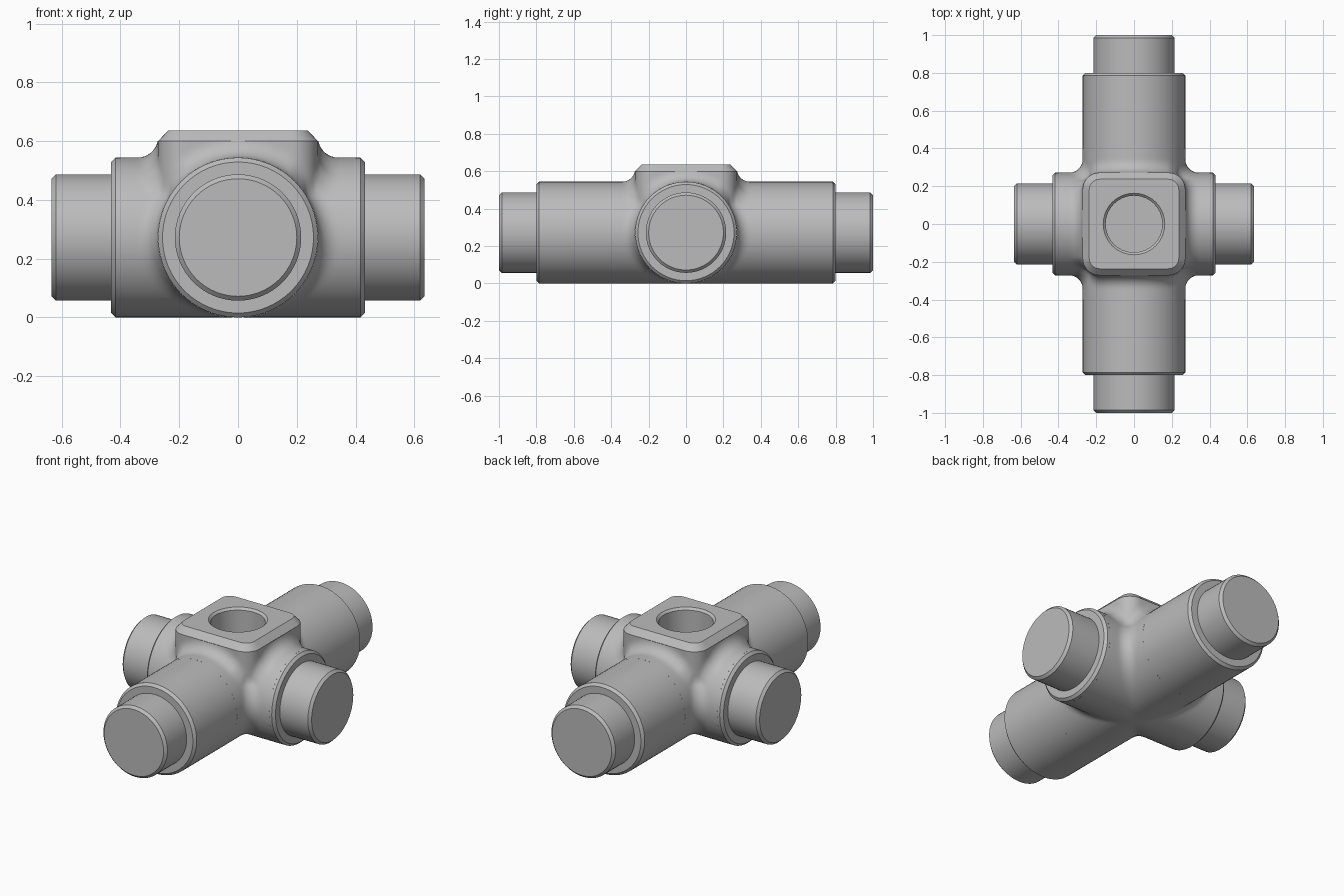
import bpy, bmesh, math
from mathutils import Vector, Matrix

cube = bpy.data.objects.get("Cube")
if cube:
    bpy.data.objects.remove(cube, do_unlink=True)

R = 0.272                      # pipe radius and height of its axis
FILLET = 0.07                  # blend radius between pipes and boss
HALF, CORNER = 0.272, 0.09     # boss half width and corner radius
CUT, BOSS_Z, TOP = 0.40, 0.60, 0.637

grey = bpy.data.materials.new("cast_grey")
grey.use_nodes = True
grey.diffuse_color = (0.5, 0.5, 0.5, 1)
grey.node_tree.nodes["Principled BSDF"].inputs["Base Color"].default_value = grey.diffuse_color


def finish(bm, name):
    bmesh.ops.recalc_face_normals(bm, faces=bm.faces)
    mesh = bpy.data.meshes.new(name)
    bm.to_mesh(mesh)
    bm.free()
    mesh.materials.clear()
    mesh.materials.append(grey)
    obj = bpy.data.objects.new(name, mesh)
    bpy.context.collection.objects.link(obj)
    bpy.ops.object.select_all(action="DESELECT")
    obj.select_set(True)
    bpy.context.view_layer.objects.active = obj
    bpy.ops.object.shade_smooth_by_angle(angle=math.radians(30))
    return obj


def loft(bm, rings):
    """Skin rings of equal length and cap the last one."""
    loops = [[bm.verts.new(p) for p in ring] for ring in rings]
    n = len(loops[0])
    for a, b in zip(loops, loops[1:]):
        for i in range(n):
            j = (i + 1) % n
            bm.faces.new((a[i], a[j], b[j], b[i]))
    bm.faces.new(loops[-1])


# Distance and outward direction for the pipes, the boss and their fillets
def outward(v, size):
    length = v.length
    return length - size, (v / length if length > 1e-6 else Vector((1, 0, 0)))


def boss_distance(p):
    q = [math.copysign(max(abs(c) - HALF + CORNER, 0), c) for c in p.xy]
    return outward(Vector((q[0], q[1], min(p.z - R - CORNER, 0))), CORNER)


def blend(s, t):
    (a, na), (b, nb) = s, t
    c = na.dot(nb)
    A, B, k = FILLET - a, FILLET - b, 1 - c * c
    wa, wb = A - c * B, B - c * A
    if k > 0.01 and wa > 0 and wb > 0:
        u = (na * wa + nb * wb) / k
        return FILLET - u.length, u.normalized()
    return s if a < b else t


def body_distance(p):
    along_x = outward(Vector((0, p.y, p.z - R)), R)
    along_y = outward(Vector((p.x, 0, p.z - R)), R)
    return blend(blend(along_x, along_y), boss_distance(p))


# Central body: rough union, remeshed, then settled on the filleted surface
bm = bmesh.new()
for axis in "XY":
    turn = Matrix.Rotation(math.pi / 2, 4, "Y" if axis == "X" else "X")
    bmesh.ops.create_cone(bm, cap_ends=True, segments=64, radius1=R, radius2=R, depth=1.0,
                          matrix=Matrix.Translation((0, 0, R)) @ turn)
bmesh.ops.create_cube(bm, size=1, matrix=Matrix.Translation((0, 0, 0.5))
                      @ Matrix.Diagonal((2 * HALF - 0.02, 2 * HALF - 0.02, 0.4, 1)))
rough = finish(bm, "rough_body")
remesh = rough.modifiers.new("remesh", "REMESH")
remesh.mode = "VOXEL"
remesh.voxel_size = 0.014
bpy.context.view_layer.update()
solid = rough.evaluated_get(bpy.context.evaluated_depsgraph_get())
bm = bmesh.new()
bm.from_mesh(solid.to_mesh())
solid.to_mesh_clear()
bpy.data.objects.remove(rough, do_unlink=True)
for v in bm.verts:
    for step in range(8):
        d, n = body_distance(v.co)
        v.co -= n * d
        if abs(d) < 1e-5:
            break
for co, no in (((CUT, 0, 0), (1, 0, 0)), ((-CUT, 0, 0), (-1, 0, 0)), ((0, CUT, 0), (0, 1, 0)),
               ((0, -CUT, 0), (0, -1, 0)), ((0, 0, BOSS_Z), (0, 0, 1))):
    bmesh.ops.bisect_plane(bm, geom=bm.verts[:] + bm.edges[:] + bm.faces[:], dist=1e-5,
                           plane_co=co, plane_no=no, clear_outer=True)
finish(bm, "central_body")


# Stepped pipe arms with chamfered shoulders and ends
def arm(name, shoulder, end, angle):
    c, r = 0.015, 0.215
    profile = [(CUT, R), (shoulder - c, R), (shoulder, R - c), (shoulder, r),
               (end - c, r), (end, r - c)]
    turn = Matrix.Rotation(math.radians(angle), 3, "Z")
    sides = [math.tau * i / 64 for i in range(64)]
    bm = bmesh.new()
    loft(bm, [[turn @ Vector((x, rad * math.cos(t), R + rad * math.sin(t))) for t in sides]
              for x, rad in profile])
    finish(bm, name)


arm("left_arm", 0.432, 0.635, 0)
arm("back_arm", 0.80, 1.0, 90)
arm("right_arm", 0.432, 0.635, 180)
arm("front_arm", 0.80, 1.0, 270)


# Boss rim with a chamfered edge and a blind round hole
def rounded_square(half, radius):
    pts = []
    for k in range(4):
        turn = Matrix.Rotation(k * math.pi / 2, 2)
        m = half - radius
        for i in range(9):
            t = i * math.pi / 16
            pts.append(turn @ Vector((m + radius * math.cos(t), m + radius * math.sin(t))))
        for i in range(1, 10):
            pts.append(turn @ Vector((m * (1 - i / 5), half)))
    return pts


inset = 0.035
outer = rounded_square(HALF, CORNER)
inner = rounded_square(HALF - inset, CORNER - inset)
rings = [[(p.x, p.y, BOSS_Z) for p in outer], [(p.x, p.y, TOP) for p in inner]]
for radius, z in ((0.163, TOP), (0.15, TOP - 0.013), (0.15, 0.32)):
    rings.append([(*(p.normalized() * radius), z) for p in inner])
bm = bmesh.new()
loft(bm, rings)
finish(bm, "boss_with_hole")
